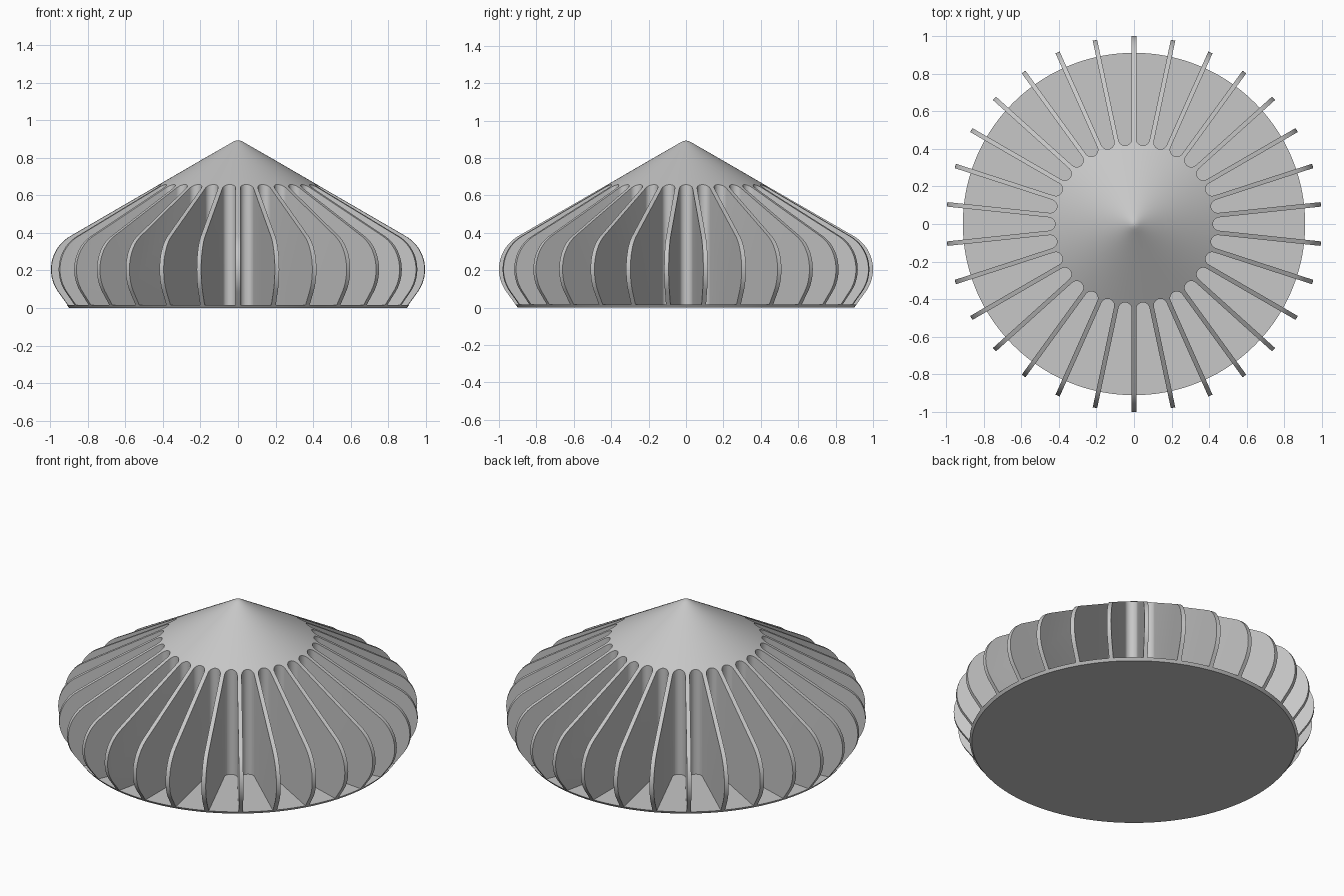
import bpy, bmesh
from math import sin, cos, tan, radians, pi

FINS = 30
STEP = 2 * pi / FINS
HALF_FIN = 0.012      # half the fin thickness
ROOT = 0.42           # radius of the pocket ends
BASE_TOP = 0.016
BULGE = 0.204         # radius of the rounded rim
RIM_Z = 0.205

if "Cube" in bpy.data.objects:
    bpy.data.objects.remove(bpy.data.objects["Cube"])

metal = bpy.data.materials.new("grey metal")
metal.use_nodes = True
grey = (0.57, 0.57, 0.57, 1)
metal.diffuse_color = grey
metal.node_tree.nodes["Principled BSDF"].inputs["Base Color"].default_value = grey


def make_object(name, bm):
    bmesh.ops.recalc_face_normals(bm, faces=bm.faces)
    mesh = bpy.data.meshes.new(name)
    bm.to_mesh(mesh)
    bm.free()
    mesh.materials.append(metal)
    obj = bpy.data.objects.new(name, mesh)
    bpy.context.collection.objects.link(obj)
    return obj


def revolve(name, profile, segments=180):
    """Spin an (r, z) profile that starts and ends on the axis."""
    bm = bmesh.new()
    turn = pi / segments
    verts = [bm.verts.new((r * cos(turn), r * sin(turn), z)) for r, z in profile]
    edges = [bm.edges.new(pair) for pair in zip(verts, verts[1:])]
    bmesh.ops.spin(bm, geom=verts + edges, cent=(0, 0, 0), axis=(0, 0, 1),
                   angle=2 * pi, steps=segments, use_duplicate=False)
    bmesh.ops.remove_doubles(bm, verts=bm.verts, dist=1e-5)
    return make_object(name, bm)


def smooth(obj):
    bpy.ops.object.select_all(action='DESELECT')
    obj.select_set(True)
    bpy.context.view_layer.objects.active = obj
    bpy.ops.object.shade_smooth_by_angle(angle=radians(25))


# Finned body: conical cap running into a rounded rim
rim = [(1 - BULGE + BULGE * cos(radians(a)), RIM_Z + BULGE * sin(radians(a)))
       for a in range(60, -37, -6)]
foot = BASE_TOP / 2
foot_r = rim[-1][0] - (rim[-1][1] - foot) * tan(radians(36))
cap = [(0, 0.893), (0.015, 0.89), (0.03, 0.883), (0.05, 0.871), (0.2, 0.785), (0.4, 0.669)]
body = revolve("finned_body", cap + rim + [(foot_r, foot), (0, foot)][::-1][::-1])

# Prism with the fins and round-ended pockets as its outline
mid = (ROOT - HALF_FIN) / (1 - sin(STEP / 2))
round_r = mid - ROOT
outline = []
for i in range(FINS):
    fin = pi / 2 + i * STEP
    for side in (-HALF_FIN, HALF_FIN):
        outline.append((1.1 * cos(fin) - side * sin(fin), 1.1 * sin(fin) + side * cos(fin)))
    pocket = fin + STEP / 2
    sweep = pi - STEP
    for k in range(13):
        a = pocket - pi / 2 - STEP / 2 - sweep * k / 12
        outline.append((mid * cos(pocket) + round_r * cos(a),
                        mid * sin(pocket) + round_r * sin(a)))
bm = bmesh.new()
face = bm.faces.new([bm.verts.new((x, y, -0.2)) for x, y in outline])
top = bmesh.ops.extrude_face_region(bm, geom=[face])["geom"]
bmesh.ops.translate(bm, vec=(0, 0, 1.4),
                    verts=[v for v in top if isinstance(v, bmesh.types.BMVert)])
prism = make_object("fin_outline_helper", bm)

cut = body.modifiers.new("fins", 'BOOLEAN')
cut.operation = 'INTERSECT'
cut.solver = 'EXACT'
cut.object = prism
bpy.context.view_layer.objects.active = body
bpy.ops.object.modifier_apply(modifier=cut.name)
bpy.data.objects.remove(prism)
smooth(body)

# Thin base plate under the fins
base = revolve("base_plate", [(0, BASE_TOP), (0.911, BASE_TOP), (0.899, 0), (0, 0)])
smooth(base)
